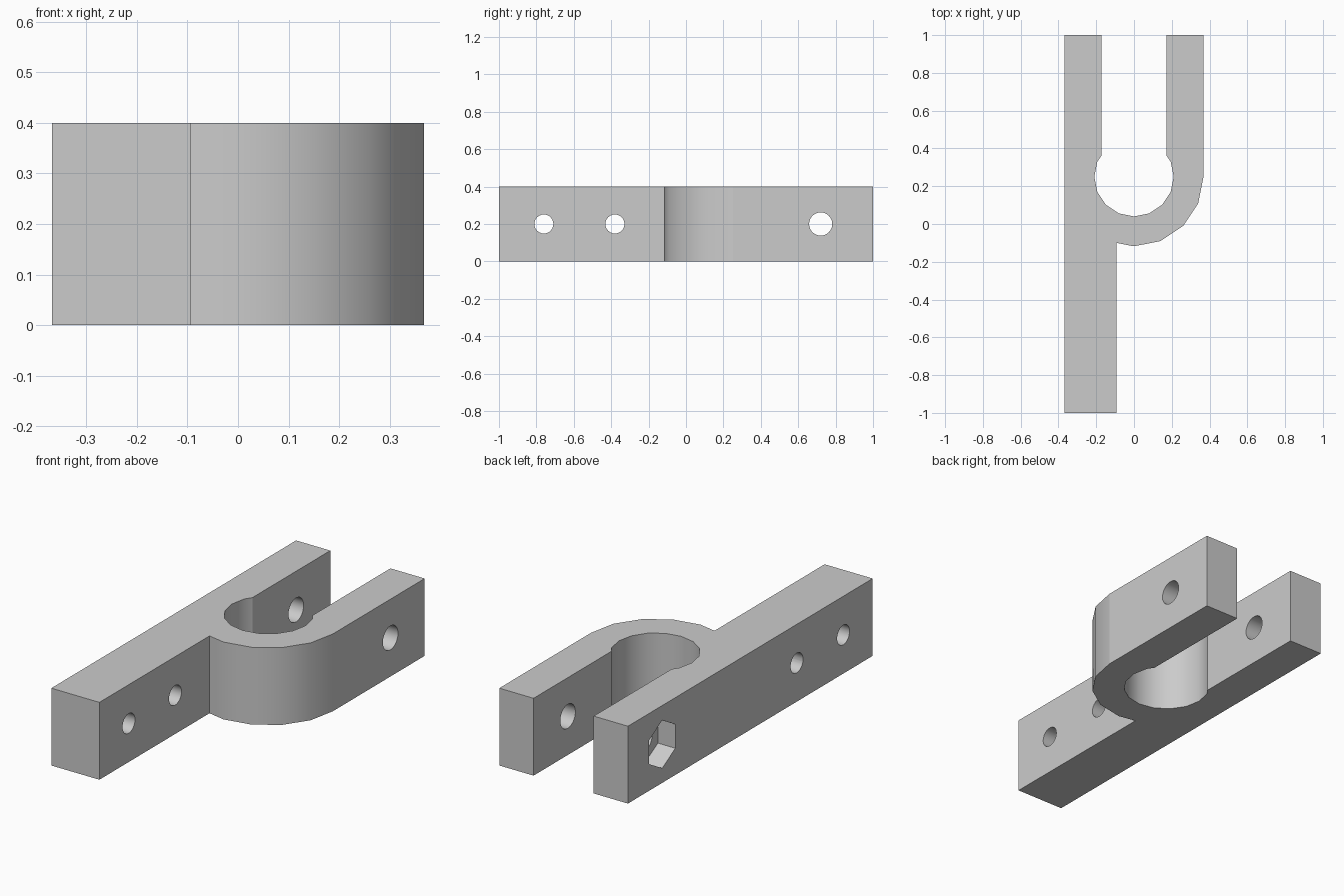
import bpy, bmesh
from math import sin, cos, pi, radians
from mathutils import Matrix

if "Cube" in bpy.data.objects:
    bpy.data.objects.remove(bpy.data.objects["Cube"])

HALF, HEIGHT, SLOT, CENTRE_Y = 0.368, 0.4, 0.172, 0.25
STEP = pi / 8

grey = bpy.data.materials.new("plain grey")
grey.use_nodes = True
colour = (0.6, 0.6, 0.6, 1)
grey.diffuse_color = colour
grey.node_tree.nodes["Principled BSDF"].inputs["Base Color"].default_value = colour


def arc(radius, first, last):
    """Points on the clamp circle, from one step number to another."""
    way = 1 if last > first else -1
    return [(radius * cos(i * STEP), CENTRE_Y + radius * sin(i * STEP))
            for i in range(first, last + way, way)]


def make_object(name, bm):
    bmesh.ops.recalc_face_normals(bm, faces=bm.faces)
    mesh = bpy.data.meshes.new(name)
    bm.to_mesh(mesh)
    bm.free()
    mesh.materials.append(grey)
    obj = bpy.data.objects.new(name, mesh)
    bpy.context.collection.objects.link(obj)
    return obj


# Clamp outline: long bar, round jaw, short arm and the slot between
outline = [(-HALF, -1), (-0.093, -1), (-0.093, -0.1)]
outline += arc(HALF, -4, 0)
outline += [(HALF, 1), (SLOT, 1), (SLOT, 0.363)]
outline += arc(0.21, 1, -9)
outline += [(-SLOT, 0.363), (-SLOT, 1), (-HALF, 1)]

bm = bmesh.new()
base = bm.faces.new([bm.verts.new((x, y, 0)) for x, y in outline])
top = bmesh.ops.extrude_face_region(bm, geom=[base])["geom"]
bmesh.ops.translate(bm, vec=(0, 0, HEIGHT),
                    verts=[v for v in top if isinstance(v, bmesh.types.BMVert)])
clamp = make_object("clamp_body", bm)


def cut(name, y, radius, sides, x_centre, length):
    """Cut a prism-shaped hole that runs along x at mid height."""
    bm = bmesh.new()
    place = (Matrix.Translation((x_centre, y, HEIGHT / 2))
             @ Matrix.Rotation(pi / 2, 4, 'Y'))
    bmesh.ops.create_cone(bm, cap_ends=True, segments=sides, radius1=radius,
                          radius2=radius, depth=length, matrix=place)
    # Turn the hexagon so that one corner points up
    if sides == 6:
        highest = max(v.co.z for v in bm.verts) - HEIGHT / 2
        if highest < radius * 0.95:
            bmesh.ops.rotate(bm, verts=bm.verts, cent=place.translation,
                             matrix=Matrix.Rotation(pi / 6, 3, 'X'))
    cutter = make_object(name, bm)
    cutter.hide_render = True
    mod = clamp.modifiers.new(name, 'BOOLEAN')
    mod.operation, mod.solver, mod.object = 'DIFFERENCE', 'EXACT', cutter
    bpy.ops.object.modifier_apply(modifier=name)
    bpy.data.objects.remove(cutter)


bpy.context.view_layer.objects.active = clamp
clamp.select_set(True)

# Mounting holes, clamp bolt hole and the nut pocket on the outer face
cut("front_mount_hole", -0.76, 0.051, 24, 0, 2)
cut("rear_mount_hole", -0.38, 0.051, 24, 0, 2)
cut("bolt_hole", 0.72, 0.062, 24, 0, 2)
cut("nut_pocket", 0.72, 0.124, 6, -HALF, 0.2)

# Smooth the curved walls, keep the broad faces flat
bpy.ops.object.shade_smooth_by_angle(angle=radians(30))
for face in clamp.data.polygons:
    if face.area > 0.1:
        face.use_smooth = False
